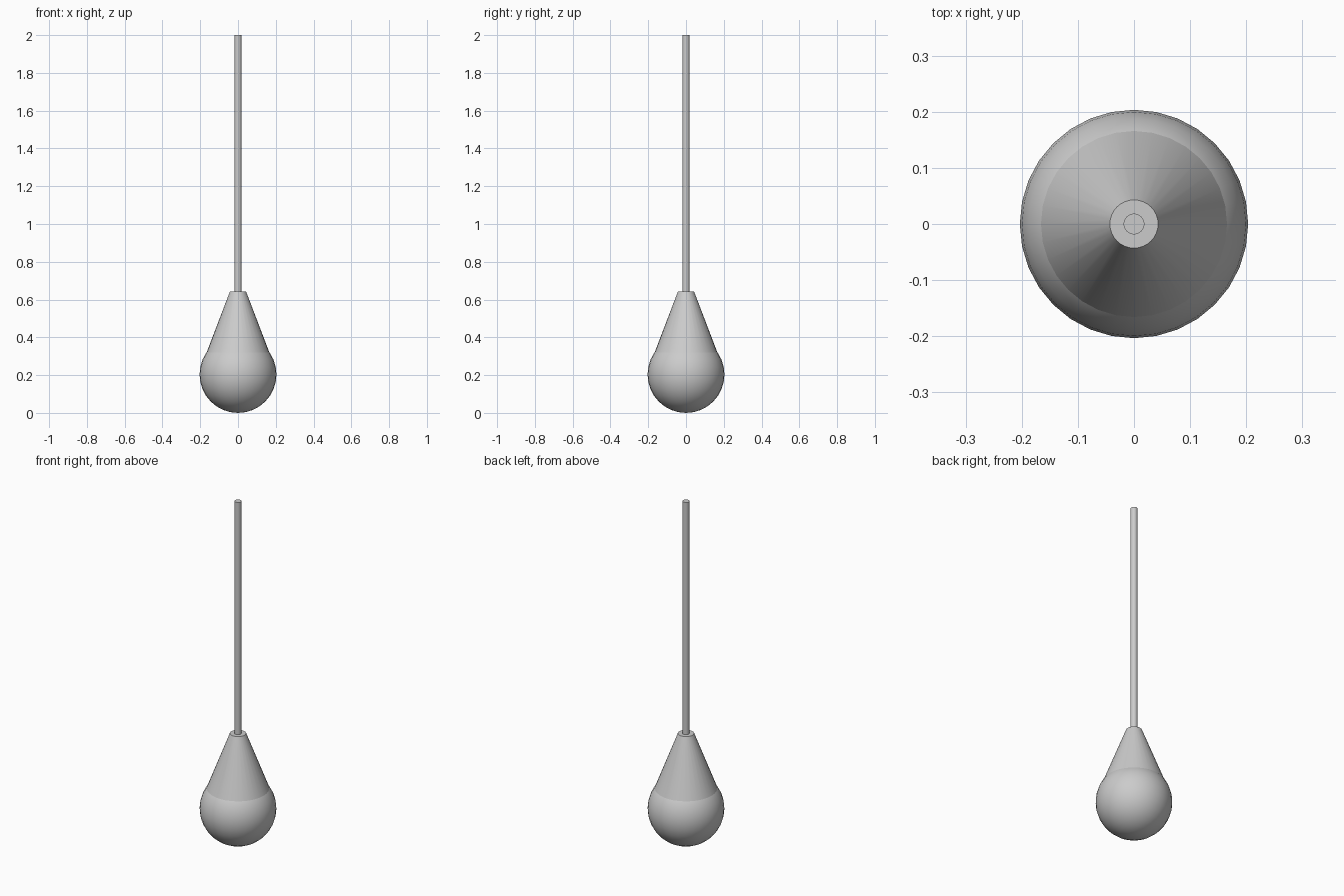
import bpy
from math import radians

if "Cube" in bpy.data.objects:
    bpy.data.objects.remove(bpy.data.objects["Cube"])

R = 0.2035  # bulb radius


def finish(name):
    ob = bpy.context.object
    ob.name = name
    bpy.ops.object.shade_smooth_by_angle(angle=radians(30))
    return ob


def tapered(name, r_bottom, r_top, z0, z1):
    bpy.ops.mesh.primitive_cone_add(vertices=32, radius1=r_bottom, radius2=r_top,
                                    depth=z1 - z0, location=(0, 0, (z0 + z1) / 2))
    return finish(name)


# Round bulb at the bottom
bpy.ops.mesh.primitive_uv_sphere_add(segments=32, ring_count=16, radius=R, location=(0, 0, R))
finish("bulb")

# Tapered neck sunk into the bulb
tapered("neck", 0.168, 0.043, 0.315, 0.642)

# Thin rod rising from the neck
tapered("rod", 0.0185, 0.0185, 0.63, 2.0)
